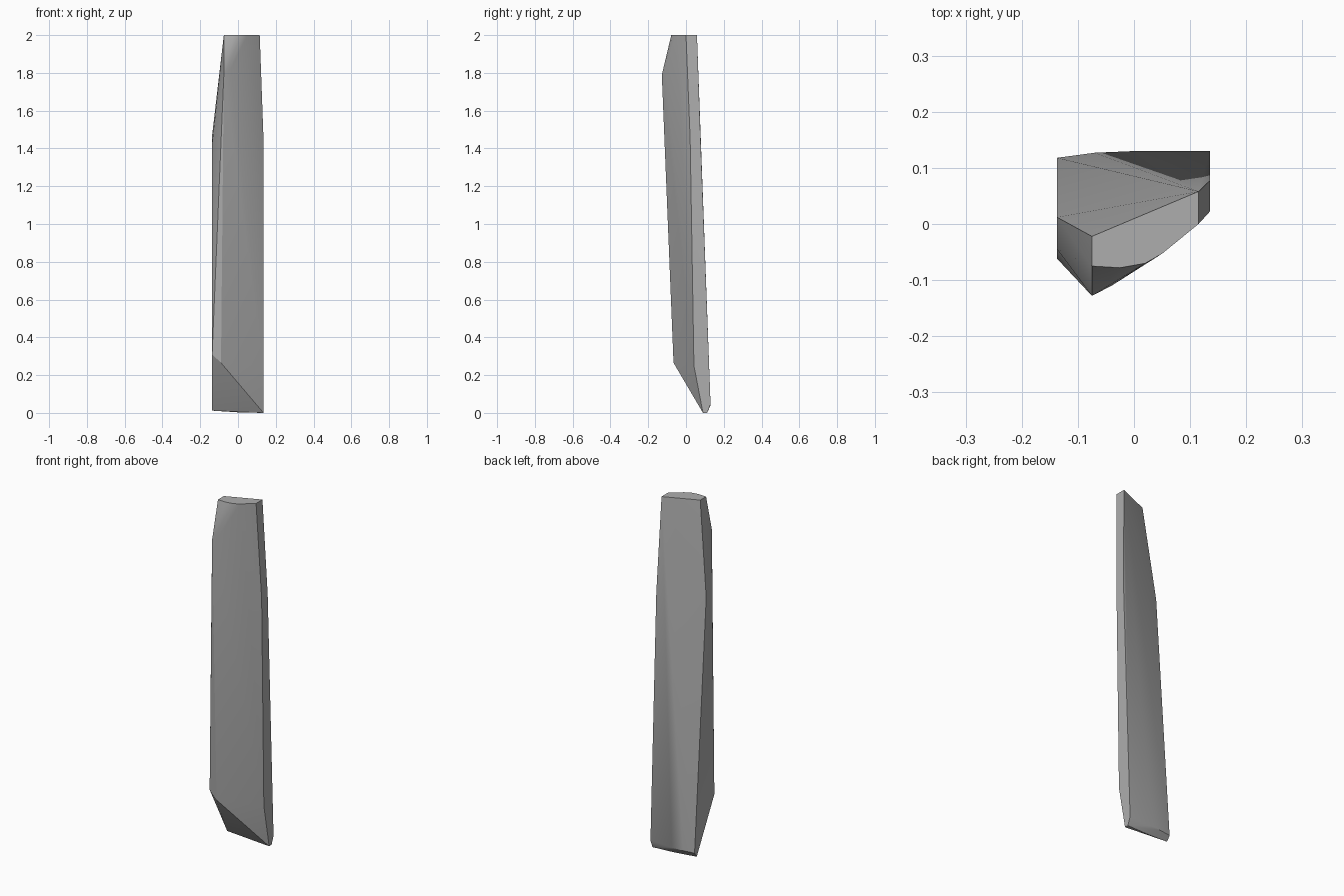
import bpy, bmesh, math

if "Cube" in bpy.data.objects:
    bpy.data.objects.remove(bpy.data.objects["Cube"])

# Corner points of the chipped stone slab, grouped from top to bottom
top = [(-.075, -.022, 2), (.115, .058, 2), (.115, 0, 2), (.05, -.053, 2),
       (.02, -.07, 2), (-.025, -.078, 2), (-.075, -.075, 2)]
shoulder = [(-.075, -.128, 1.79), (-.04, -.11, 1.82), (-.137, .012, 1.47),
            (-.137, -.045, 1.42), (.135, .022, 1.45), (.135, .077, 1.45)]
foot = [(-.137, -.062, .31), (-.09, -.066, .265), (.135, .042, .25)]
base = [(-.137, .118, .04), (-.07, .127, .04), (0, .13, .04), (.135, .13, .045),
        (-.137, .098, .012), (0, .105, .003), (.135, .09, 0), (.135, .112, 0)]

# Slab: convex body wrapped around the corners
bm = bmesh.new()
for p in top + shoulder + foot + base:
    bm.verts.new(p)
res = bmesh.ops.convex_hull(bm, input=bm.verts[:])
loose = [v for v in bm.verts if not v.link_faces]
bmesh.ops.delete(bm, geom=loose, context='VERTS')
bmesh.ops.dissolve_limit(bm, angle_limit=math.radians(1), verts=bm.verts[:], edges=bm.edges[:])
bmesh.ops.recalc_face_normals(bm, faces=bm.faces[:])
mesh = bpy.data.meshes.new("stone_slab")
bm.to_mesh(mesh)
bm.free()

slab = bpy.data.objects.new("stone_slab", mesh)
bpy.context.collection.objects.link(slab)

# Stone colour
stone = bpy.data.materials.new("grey stone")
stone.diffuse_color = (.42, .42, .42, 1)
stone.use_nodes = True
stone.node_tree.nodes["Principled BSDF"].inputs["Base Color"].default_value = stone.diffuse_color
mesh.materials.append(stone)

# Soft shading on shallow facets, sharp main edges
bpy.context.view_layer.objects.active = slab
slab.select_set(True)
bpy.ops.object.shade_smooth_by_angle(angle=math.radians(30))
